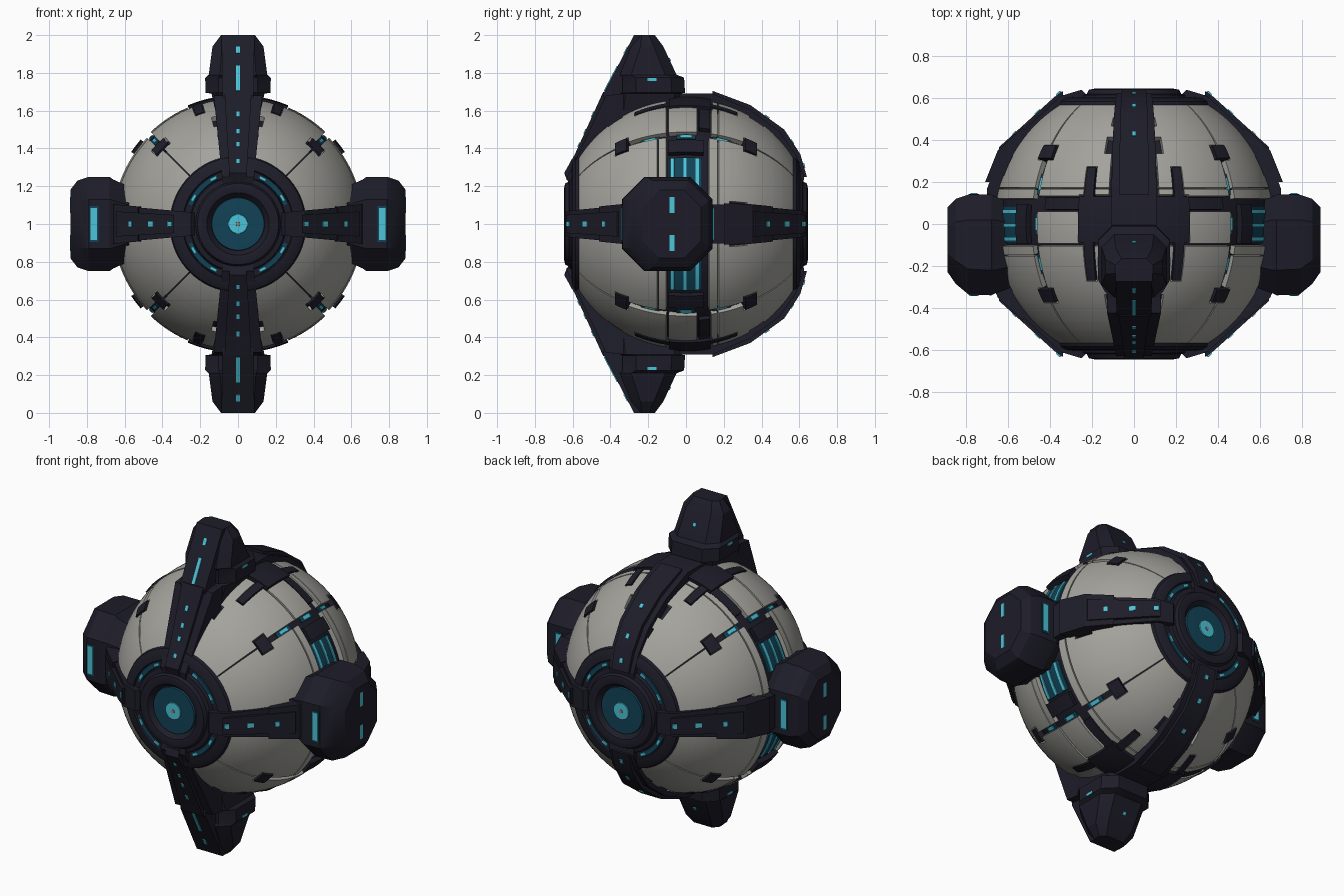
import bpy, bmesh, math
from mathutils import Vector

if "Cube" in bpy.data.objects:
    bpy.data.objects.remove(bpy.data.objects["Cube"])


def material(name, rgb):
    m = bpy.data.materials.new(name)
    m.diffuse_color = (*rgb, 1)
    m.use_nodes = True
    m.node_tree.nodes["Principled BSDF"].inputs["Base Color"].default_value = m.diffuse_color
    return m


DARK = material("dark_armour", (0.0125, 0.012, 0.022))
GREY = material("pale_hull", (0.37, 0.365, 0.335))
TEAL = material("deep_teal", (0.006, 0.055, 0.095))
CYAN = material("cyan_glow", (0.07, 0.55, 0.68))
ROSE = material("dull_rose", (0.28, 0.22, 0.24))


def finish(bm, name, mat, mirror="", recalc=True):
    """Make the object around the ball centre and mirror it on the given axes."""
    if recalc:
        bmesh.ops.recalc_face_normals(bm, faces=bm.faces[:])
    me = bpy.data.meshes.new(name)
    bm.to_mesh(me)
    bm.free()
    me.materials.append(mat)
    me.shade_smooth()
    me.set_sharp_from_angle(angle=math.radians(25))
    ob = bpy.data.objects.new(name, me)
    ob.location.z = 1
    bpy.context.collection.objects.link(ob)
    if mirror:
        mod = ob.modifiers.new("Mirror", 'MIRROR')
        mod.use_axis = [c in mirror for c in "xyz"]
        mod.use_mirror_merge = False
    return ob


def steps(lo, hi, size, extra=()):
    n = max(1, round((hi - lo) / size))
    return sorted({round(lo + (hi - lo) * i / n, 3) for i in range(n + 1)}
                  | {e for e in extra if lo < e < hi})


def ball(a, p, r):
    a, p = math.radians(a), math.radians(p)
    return (r * math.cos(p) * math.cos(a), r * math.sin(p), r * math.cos(p) * math.sin(a))


def shell(name, aa, pp, r1, r0, mat, mirror, rule=lambda a, p: True):
    """Curved plate: a = angle round the y axis, p = latitude towards the back."""
    bm = bmesh.new()
    v = [[bm.verts.new(ball(a, p, r1)) for p in pp] for a in aa]
    for i in range(len(aa) - 1):
        for j in range(len(pp) - 1):
            if rule((aa[i] + aa[i + 1]) / 2, (pp[j] + pp[j + 1]) / 2):
                bm.faces.new((v[i][j], v[i][j + 1], v[i + 1][j + 1], v[i + 1][j]))
    bmesh.ops.delete(bm, geom=[x for x in bm.verts if not x.link_faces], context='VERTS')
    bm.normal_update()
    bm.faces.ensure_lookup_table()
    if bm.faces[0].normal.dot(bm.faces[0].calc_center_median()) < 0:
        bmesh.ops.reverse_faces(bm, faces=bm.faces[:])
    rim = [e for e in bm.edges if e.is_boundary]
    new = bmesh.ops.extrude_edge_only(bm, edges=rim)["geom"]
    for x in new:
        if isinstance(x, bmesh.types.BMVert):
            x.co *= r0 / r1
    return finish(bm, name, mat, mirror, recalc=False)


def patch(name, a0, a1, p0, p1, r, mat, mirror="xz", depth=0.03):
    return shell(name, steps(a0, a1, 4), steps(p0, p1, 4), r, r - depth, mat, mirror)


def prism(name, pts, place, mat, mirror=""):
    """Profile given twice, on both sides, by the place(point, side) rule."""
    bm = bmesh.new()
    lo, hi = ([bm.verts.new(place(p, s)) for p in pts] for s in (-1, 1))
    bm.faces.new(lo)
    bm.faces.new(hi[::-1])
    for i in range(len(pts)):
        j = (i + 1) % len(pts)
        bm.faces.new((lo[i], hi[i], hi[j], lo[j]))
    return finish(bm, name, mat, mirror)


def loft(name, sections, place, mat, mirror):
    """Chamfered boxes (t, half width, y0, y1, chamfer) joined along t."""
    bm = bmesh.new()
    rings = []
    for t, h, y0, y1, c in sections:
        o = [(-h + c, y0), (h - c, y0), (h, y0 + c), (h, y1 - c),
             (h - c, y1), (-h + c, y1), (-h, y1 - c), (-h, y0 + c)]
        rings.append([bm.verts.new(place(t, w, y)) for w, y in o])
    for a, b in zip(rings, rings[1:]):
        for i in range(8):
            bm.faces.new((a[i], a[(i + 1) % 8], b[(i + 1) % 8], b[i]))
    bm.faces.new(rings[0])
    bm.faces.new(rings[-1])
    return finish(bm, name, mat, mirror)


def lathe(name, prof, mat, mirror="y", a0=0, a1=360):
    """Spin (radius, y) points about the y axis."""
    bm = bmesh.new()
    aa = [math.radians(a) for a in steps(a0, a1, 5)]
    rows = [[bm.verts.new((r * math.cos(a), y, r * math.sin(a))) for r, y in prof] for a in aa]
    for p, q in zip(rows, rows[1:]):
        for i in range(len(prof) - 1):
            bm.faces.new((p[i], p[i + 1], q[i + 1], q[i]))
    bmesh.ops.remove_doubles(bm, verts=bm.verts[:], dist=1e-5)
    return finish(bm, name, mat, mirror)


def plate(name, at, normal, along, size, mat, mirror):
    """Thin glowing plate lying on a surface."""
    bm = bmesh.new()
    n, u = Vector(normal).normalized(), Vector(along).normalized()
    w = n.cross(u)
    bmesh.ops.create_cube(bm, size=1)
    for v in bm.verts:
        c = v.co.copy()
        v.co = Vector(at) + u * c.x * size[0] + w * c.y * size[1] + n * c.z * 0.008
    return finish(bm, name, mat, mirror)


# dark inner ball, flattened at front and back behind the eyes
bm = bmesh.new()
bmesh.ops.create_uvsphere(bm, u_segments=64, v_segments=40, radius=0.645)
for v in bm.verts:
    v.co.y = max(-0.57, min(0.57, v.co.y))
finish(bm, "inner_ball", DARK)


# pale hull panels, cut by grooves and belts
def is_pale(a, p):
    q = abs(p)
    return not (a < 8 or a > 79.5
                or (a < 45 and -9 < p < 10.5) or (a > 45 and 5 < p < 11.5)
                or (abs(a - 45) < 1.5 and q < 30) or (abs(a - 45) < 0.4 and q > 33)
                or (abs(a - 45) < 5 and 27 < q < 34)
                or (68.5 < a < 73.5 and q < 24) or (a > 66.5 and -8 < p < 12)
                or (a < 45 and -13.2 < p < -12.6) or (a > 45 and -9 < p < -8) or 14.4 < p < 15
                or (a < 11 and 20 < q < 29) or (a > 76 and 30 < q < 38)
                or (a > 77 and 44 < q < 49))


a_cuts = (8, 11, 40, 43.5, 44.6, 45.4, 46.5, 50, 66.5, 68.5, 73.5, 76, 77, 79.5)
p_cuts = (-9, -8, 5, 10.5, 11.5, 12, -13.2, -12.6, 14.4, 15)
p_cuts += tuple(s * k for s in (-1, 1) for k in (20, 24, 27, 29, 30, 33, 34, 38, 44, 49))
shell("hull_panels", steps(0, 90, 3, a_cuts + (45,)), steps(-58, 58, 2.9, p_cuts),
      0.672, 0.635, GREY, "xz", is_pale)

# side windows with glowing strips
patch("side_window", 17, 32.5, -8, 7.5, 0.655, TEAL)
for p in (-6.2, -0.5, 5.2):
    patch("side_window_strip", 17.5, 32, p - 0.75, p + 0.75, 0.660, CYAN)
patch("side_window_cap", 34, 41, -8, 8, 0.682, DARK)

# diagonal grooves: end blocks and lights
for s in (-1, 1):
    patch("groove_block", 40.5, 49, min(s * 27.5, s * 33.5), max(s * 27.5, s * 33.5), 0.68, DARK)
for p in (-17, 0, 17):
    patch("groove_teal", 43.6, 46.4, p - 4.5, p + 4.5, 0.653, TEAL)
    patch("groove_light", 44.2, 45.8, p - 2.5, p + 2.5, 0.657, CYAN)

# raised trim bars beside the top and bottom arms
patch("trim_bar", 69, 73, -23.5, 23.5, 0.676, DARK)
patch("trim_block", 67, 84, -7.5, 11, 0.682, DARK)
patch("belt_trim", 50, 82, 6, 11, 0.668, DARK)

# front and back eyes with their rings
lathe("eye_ring", [(0.37, -0.54), (0.355, -0.585), (0.33, -0.60), (0.295, -0.605), (0.29, -0.595),
                   (0.255, -0.595), (0.25, -0.615), (0.225, -0.62), (0.215, -0.64), (0.19, -0.645),
                   (0.165, -0.64), (0.14, -0.61), (0.0, -0.61)], DARK)
lathe("eye_lens", [(0.142, -0.605), (0.138, -0.622), (0.0, -0.626)], TEAL)
lathe("eye_core", [(0.052, -0.62), (0.05, -0.631), (0.0, -0.632)], CYAN)
lathe("eye_pupil", [(0.012, -0.63), (0.011, -0.635), (0.0, -0.635)], ROSE)
lathe("ring_window", [(0.29, -0.59), (0.285, -0.601), (0.26, -0.601), (0.255, -0.59)],
      TEAL, "xyz", 22, 66)
for a in (27, 58):
    lathe("ring_light", [(0.282, -0.6), (0.28, -0.605), (0.266, -0.605), (0.264, -0.6)],
          CYAN, "xyz", a, a + 7)


# side arms wrapping from front ring to back ring
def flat_arm(k):
    return lambda p, s: (p[0], p[1], s * k * (0.04 + 0.09 * p[0]))


prism("side_arm", [(0.23, -0.62), (0.25, -0.64), (0.35, -0.61), (0.63, -0.35), (0.70, -0.17),
                   (0.70, 0.17), (0.63, 0.35), (0.35, 0.61), (0.25, 0.64), (0.23, 0.62),
                   (0.2, 0.4), (0.2, -0.4)], flat_arm(1), DARK, "x")
prism("side_arm_spine", [(0.33, -0.5), (0.34, -0.635), (0.38, -0.605), (0.645, -0.365), (0.6, -0.25)],
      flat_arm(0.68), DARK, "xy")
prism("side_arm_clamp", [(0.5, -0.4), (0.53, -0.46), (0.65, -0.35), (0.71, -0.2), (0.6, -0.2)],
      flat_arm(1.06), DARK, "xy")
slope = (0.265, 0.24, 0)
for x, w in ((0.36, 0.026), (0.46, 0.036), (0.57, 0.022)):
    y = -0.624 + (x - 0.36) * 0.906
    plate("side_arm_light", (x, y, 0), (0.24, -0.265, 0), slope, (w, 0.026), CYAN, "xy")


# front arms rising to the fins
def upright(base, grow):
    return lambda p, s: (s * (base + grow * p[1]), p[0], p[1])


prism("front_arm", [(-0.62, 0.2), (-0.63, 0.25), (-0.575, 0.36), (-0.425, 0.68), (-0.25, 0.70),
                    (-0.2, 0.5), (-0.45, 0.2)], upright(0.06, 0.1), DARK, "z")
prism("front_arm_spine", [(-0.63, 0.23), (-0.645, 0.27), (-0.588, 0.37), (-0.438, 0.70),
                          (-0.3, 0.70), (-0.5, 0.23)], upright(0.03, 0.06), DARK, "z")
prism("fin_face", [(-0.43, 0.62), (-0.438, 0.69), (-0.275, 1.0), (-0.2, 1.0), (-0.2, 0.62)],
      upright(0.075, 0.012), DARK, "z")

# fins above and below
loft("fin", [(0.60, 0.12, -0.36, -0.04, 0.03), (0.69, 0.14, -0.35, -0.03, 0.03),
             (0.695, 0.172, -0.335, -0.005, 0.07), (0.775, 0.172, -0.335, -0.01, 0.07),
             (0.79, 0.155, -0.35, -0.05, 0.06), (0.94, 0.135, -0.29, -0.12, 0.05),
             (1.0, 0.09, -0.265, -0.165, 0.03)],
     lambda t, w, y: (w, y, t), DARK, "z")
for z, ln in ((0.33, 0.026), (0.42, 0.026), (0.49, 0.026), (0.58, 0.03)):
    plate("front_arm_light", (0, -0.589 + (z - 0.37) * 0.4545, z), (0, -0.33, 0.15),
          (0, 0.15, 0.33), (ln, 0.018), CYAN, "z")
for z, ln in ((0.77, 0.15), (0.92, 0.04)):
    plate("fin_light", (0, -0.439 + (z - 0.69) * 0.526, z), (0, -0.31, 0.163),
          (0, 0.163, 0.31), (ln, 0.02), CYAN, "z")
plate("fin_side_light", (0.170, -0.18, 0.765), (1, 0, 0), (0, 1, 0), (0.045, 0.015), CYAN, "xz")
plate("fin_back_light", (0, -0.086, 0.87), (0, 0.15, 0.07), (1, 0, 0), (0.018, 0.018), CYAN, "z")

# back arms running from fin to back ring
prism("back_arm", [(-0.1, 0.69), (0.14, 0.69), (0.34, 0.605), (0.50, 0.485), (0.585, 0.36), (0.625, 0.25),
                   (0.62, 0.2), (0.4, 0.2), (-0.1, 0.5)], upright(0.07, 0.055), DARK, "z")
prism("back_arm_spine", [(0.14, 0.6), (0.14, 0.705), (0.34, 0.63), (0.52, 0.5), (0.605, 0.37),
                         (0.64, 0.25), (0.5, 0.25)], upright(0.05, 0.03), DARK, "z")
for y, z, t in ((0.625, 0.31, 0.3), (0.563, 0.435, 0.65), (0.43, 0.568, 1.38)):
    plate("back_arm_light", (0, y, z), (0, 1, t), (0, -t, 1), (0.026, 0.02), CYAN, "z")

# side pods
loft("side_pod", [(0.58, 0.20, -0.30, 0.10, 0.1), (0.66, 0.235, -0.33, 0.13, 0.11),
                  (0.68, 0.25, -0.34, 0.14, 0.12), (0.79, 0.25, -0.335, 0.14, 0.12),
                  (0.85, 0.23, -0.285, 0.12, 0.11), (0.888, 0.18, -0.23, 0.08, 0.09)],
     lambda t, w, y: (t, y, w), DARK, "x")
for y, n in ((-0.337, -1), (0.14, 1)):
    plate("pod_slot_frame", (0.763, y, 0), (0, n, 0), (0, 0, 1), (0.19, 0.048), TEAL, "x")
    plate("pod_slot", (0.763, y + n * 0.003, 0), (0, n, 0), (0, 0, 1), (0.17, 0.034), CYAN, "x")
plate("pod_side_light", (0.886, -0.075, 0.1), (1, 0, 0), (0, 0, 1), (0.085, 0.026), CYAN, "xz")
